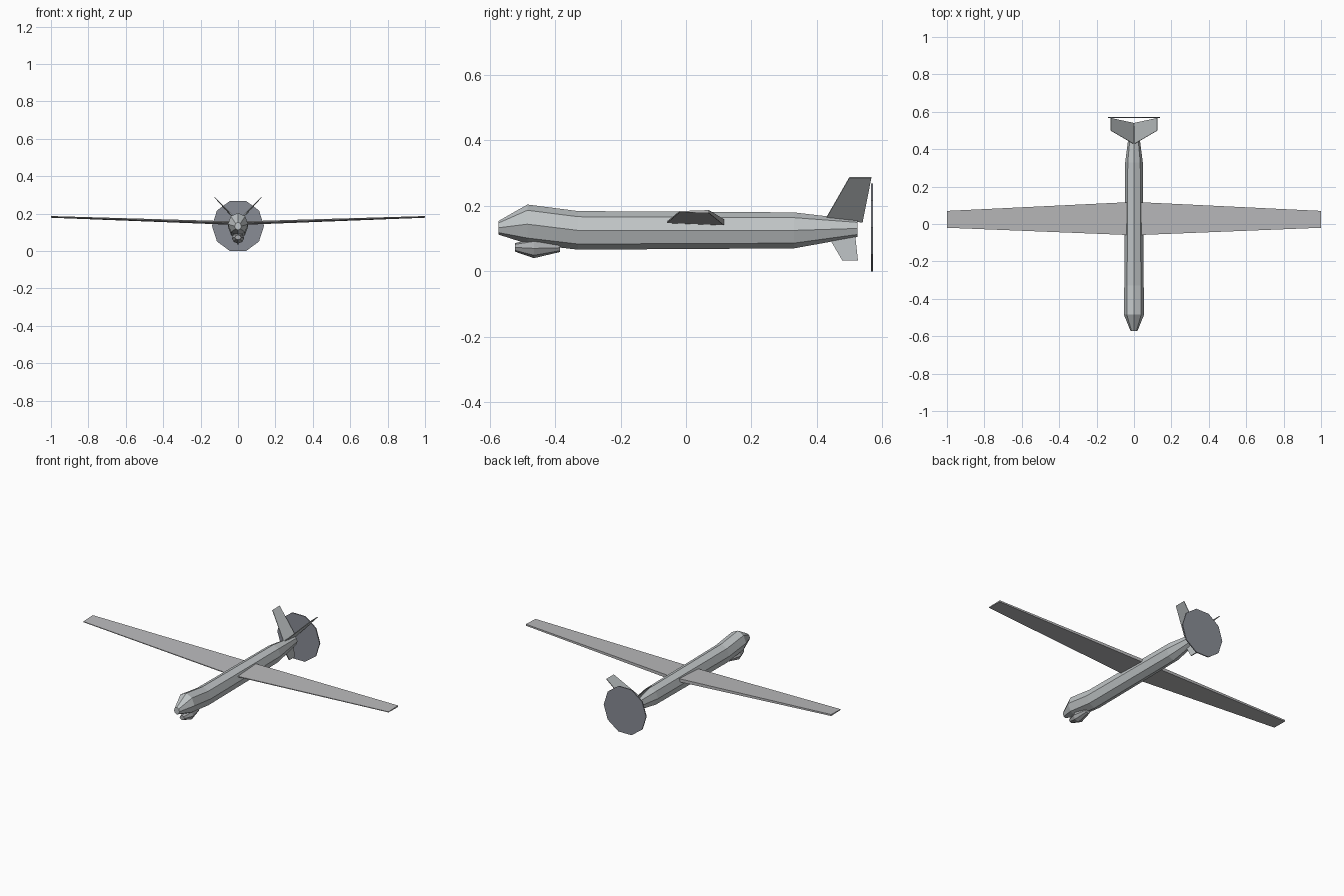
import bpy, bmesh, math
from mathutils import Vector

cube = bpy.data.objects.get("Cube")
if cube:
    bpy.data.objects.remove(cube, do_unlink=True)


def material(name, rgb):
    m = bpy.data.materials.new(name)
    m.use_nodes = True
    m.diffuse_color = (*rgb, 1)
    m.node_tree.nodes["Principled BSDF"].inputs["Base Color"].default_value = (*rgb, 1)
    return m


BODY = material("pale grey hull", (0.53, 0.56, 0.57))
WING = material("neutral grey wing", (0.49, 0.49, 0.50))
DISC = material("slate grey disc", (0.25, 0.265, 0.30))
POD = material("mid grey pod", (0.40, 0.41, 0.42))


def loft(name, rings, mat):
    """Skin a list of matching closed rings and cap both ends."""
    bm = bmesh.new()
    loops = [[bm.verts.new(p) for p in ring] for ring in rings]
    n = len(loops[0])
    for a, b in zip(loops, loops[1:]):
        for i in range(n):
            j = (i + 1) % n
            bm.faces.new((a[i], a[j], b[j], b[i]))
    bm.faces.new(loops[0])
    bm.faces.new(loops[-1])
    bmesh.ops.recalc_face_normals(bm, faces=bm.faces)
    mesh = bpy.data.meshes.new(name)
    bm.to_mesh(mesh)
    bm.free()
    mesh.materials.append(mat)
    obj = bpy.data.objects.new(name, mesh)
    bpy.context.collection.objects.link(obj)
    return obj


def ring(y, z, rx, rz, sides=8):
    """Upright polygon around the y axis."""
    step = 2 * math.pi / sides
    return [(rx * math.cos(i * step), y, z + rz * math.sin(i * step)) for i in range(sides)]


def plate(name, outline, normal, thickness, mat):
    """Thin flat panel thickened both ways along its normal."""
    off = Vector(normal).normalized() * thickness / 2
    return loft(name, [[Vector(p) + off for p in outline],
                       [Vector(p) - off for p in outline]], mat)


# Octagonal fuselage with bulged nose and tapered tail: y, z, half width, half height
stations = [(-0.573, 0.133, 0.018, 0.021), (-0.485, 0.144, 0.054, 0.060),
            (-0.33, 0.125, 0.052, 0.059), (0.33, 0.125, 0.047, 0.055),
            (0.525, 0.131, 0.022, 0.026)]
loft("fuselage", [ring(*s) for s in stations], BODY)

# Faceted sensor pod below the nose
pod = [(-0.523, 0.073, 0.016, 0.013), (-0.465, 0.070, 0.033, 0.030),
       (-0.385, 0.072, 0.016, 0.013)]
loft("sensor_pod", [ring(*s) for s in pod], POD)

# Tapered wings with dihedral, one section at the root and one at the tip
root = [(-0.06, 0.146), (-0.06, 0.151), (0.118, 0.158), (0.118, 0.139)]
tip = [(-0.02, 0.180), (-0.02, 0.184), (0.07, 0.187), (0.07, 0.178)]
for side, s in (("left", 1), ("right", -1)):
    loft(side + "_wing", [[(0, y, z) for y, z in root],
                          [(s, y, z) for y, z in tip]], WING)

    # Upswept tail fins forming a V
    fin = [(0.005 * s, 0.43, 0.165), (0.125 * s, 0.50, 0.287),
           (0.125 * s, 0.567, 0.287), (0, 0.54, 0.15)]
    plate(side + "_tail_fin", fin, (-s, 0, 1), 0.004, BODY)

# Vertical fin below the tail
plate("lower_fin", [(0, 0.43, 0.115), (0, 0.478, 0.033),
                    (0, 0.526, 0.033), (0, 0.515, 0.13)], (1, 0, 0), 0.006, BODY)

# Ten-sided propeller disc at the back
loft("propeller_disc", [ring(y, 0.134, 0.139, 0.141, 10) for y in (0.566, 0.572)], DISC)
